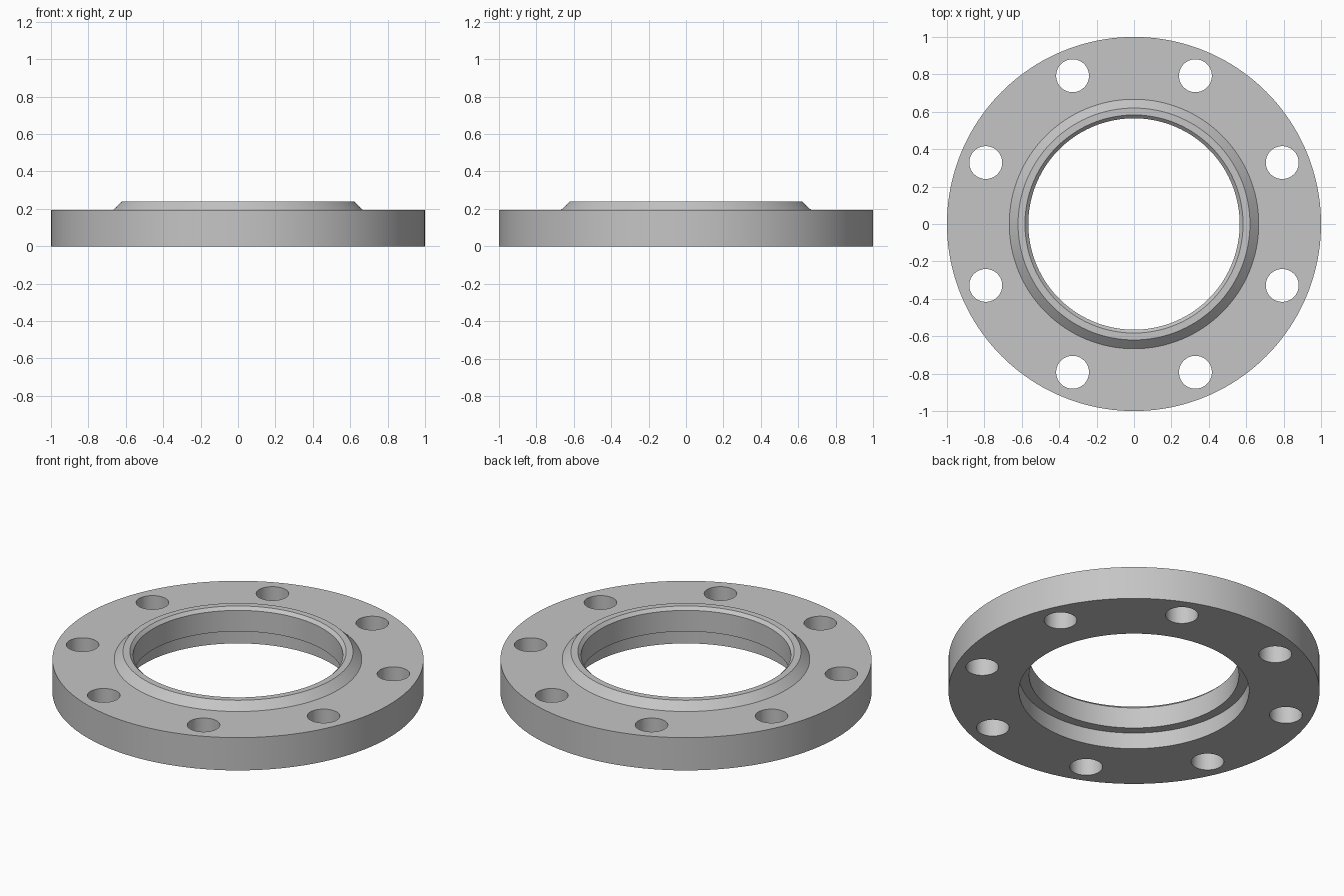
import bpy, bmesh, math
from mathutils import Matrix, Vector

cube = bpy.data.objects.get("Cube")
if cube:
    bpy.data.objects.remove(cube, do_unlink=True)

SEGMENTS = 160
BOLT_COUNT, BOLT_CIRCLE, BOLT_RADIUS = 8, 0.858, 0.088

steel = bpy.data.materials.new("grey steel")
steel.use_nodes = True
grey = (0.56, 0.56, 0.56, 1)
steel.diffuse_color = grey
steel.node_tree.nodes["Principled BSDF"].inputs["Base Color"].default_value = grey


def add_object(name, bm):
    mesh = bpy.data.meshes.new(name)
    bmesh.ops.recalc_face_normals(bm, faces=bm.faces)
    bm.to_mesh(mesh)
    bm.free()
    mesh.materials.append(steel)
    obj = bpy.data.objects.new(name, mesh)
    bpy.context.collection.objects.link(obj)
    return obj


# Flange ring: cross-section (radius, height) revolved around z
profile = [(0.62, 0), (1, 0), (1, 0.195), (0.667, 0.195), (0.62, 0.24),
           (0.583, 0.24), (0.565, 0.222), (0.565, 0.097), (0.62, 0.097)]
bm = bmesh.new()
verts = [bm.verts.new((r, 0, z)) for r, z in profile]
edges = [bm.edges.new((v, verts[(i + 1) % len(verts)])) for i, v in enumerate(verts)]
bmesh.ops.spin(bm, geom=verts + edges, cent=(0, 0, 0), axis=(0, 0, 1),
               angle=math.tau, steps=SEGMENTS, use_merge=True)
bmesh.ops.remove_doubles(bm, verts=bm.verts, dist=1e-5)
flange = add_object("flange_ring", bm)

# Bolt holes: a circle of cylinders cut out of the ring
bm = bmesh.new()
for i in range(BOLT_COUNT):
    turn = Matrix.Rotation((i + 0.5) * math.tau / BOLT_COUNT, 4, "Z")
    bmesh.ops.create_cone(bm, cap_ends=True, segments=48, radius1=BOLT_RADIUS,
                          radius2=BOLT_RADIUS, depth=1,
                          matrix=turn @ Matrix.Translation(Vector((BOLT_CIRCLE, 0, 0.1))))
cutter = add_object("bolt_hole_cutter", bm)
cutter.hide_render = True

cut = flange.modifiers.new("bolt_holes", "BOOLEAN")
cut.operation = "DIFFERENCE"
cut.solver = "EXACT"
cut.object = cutter
bpy.ops.object.select_all(action="DESELECT")
flange.select_set(True)
bpy.context.view_layer.objects.active = flange
bpy.ops.object.modifier_apply(modifier=cut.name)
bpy.data.objects.remove(cutter, do_unlink=True)

# Smooth round walls, keep the machined edges crisp
bpy.ops.object.shade_smooth_by_angle(angle=math.radians(30))
